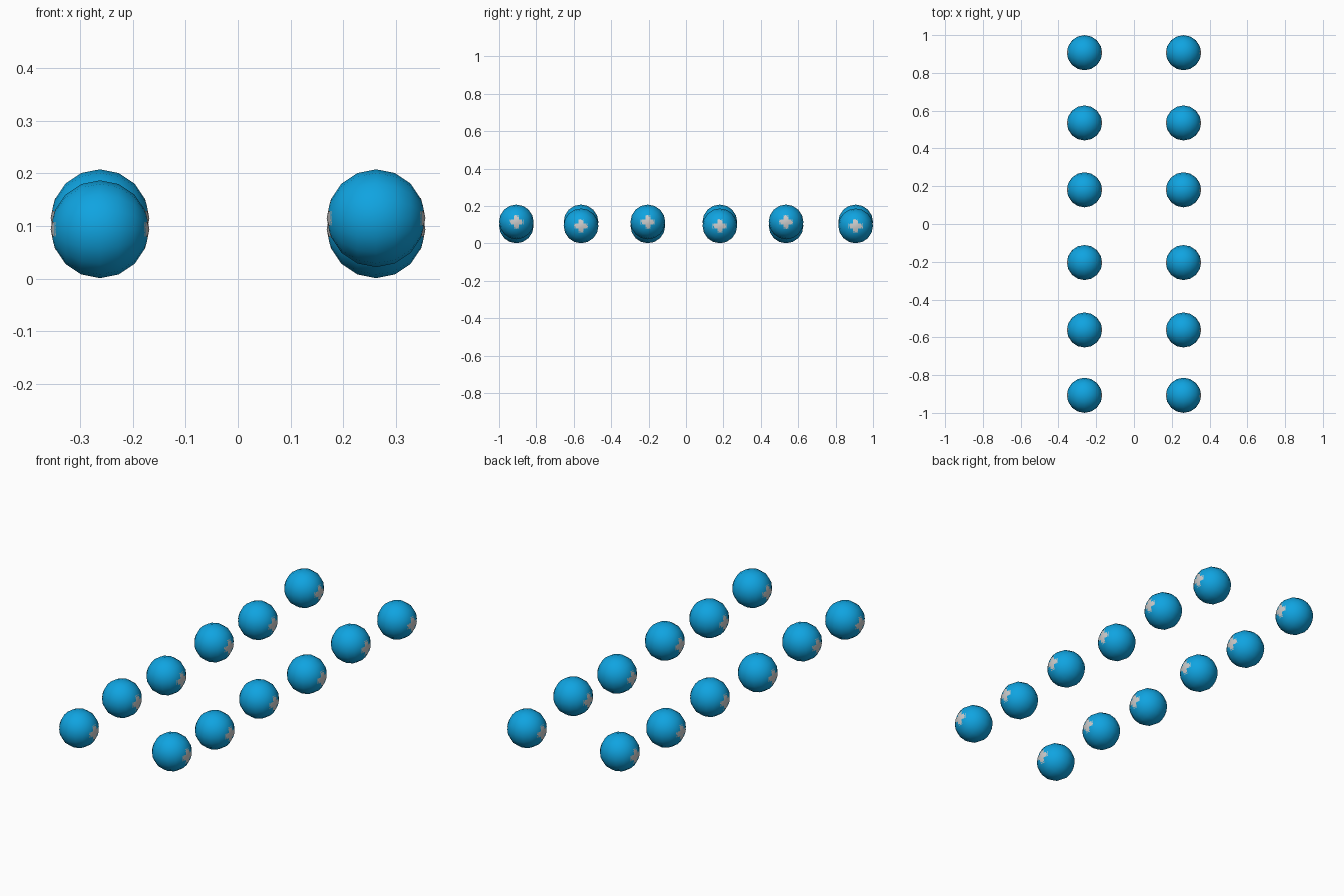
import bpy, bmesh, math
from mathutils import Matrix

cube = bpy.data.objects.get("Cube")
if cube:
    bpy.data.objects.remove(cube, do_unlink=True)

RADIUS = 0.0928
SEGMENTS, RINGS = 16, 8
COLUMN_X = 0.262
ROWS = [-0.907, -0.561, -0.204, 0.181, 0.535, 0.907]
LOW, HIGH = 0.094, 0.115
CROSS_ARM, CROSS_HALF_WIDTH, LIFT = 0.038, 0.0135, 0.0008


def make_material(name, color):
    mat = bpy.data.materials.new(name)
    mat.use_nodes = True
    mat.diffuse_color = color
    mat.node_tree.nodes["Principled BSDF"].inputs["Base Color"].default_value = color
    return mat


blue = make_material("bright_blue", (0.005, 0.37, 0.75, 1))
grey = make_material("light_grey", (0.6, 0.6, 0.6, 1))


def surface_height(rho):
    """Height of the faceted ball above its centre at a distance from the axis."""
    step = math.pi / RINGS
    ring = 0
    while RADIUS * math.sin((ring + 1) * step) < rho:
        ring += 1
    r0, r1 = (RADIUS * math.sin(k * step) for k in (ring, ring + 1))
    h0, h1 = (RADIUS * math.cos(k * step) for k in (ring, ring + 1))
    return h0 + (h1 - h0) * (rho - r0) / (r1 - r0)


def add_cross(bm, side):
    """Thin plus sign hugging the pole on one side of the ball."""
    a, w = CROSS_ARM, CROSS_HALF_WIDTH
    mid = (a + w) / 2
    ticks = [-a, -mid, -w, 0, w, mid, a]
    verts = {}

    def vert(u, v):
        if (u, v) not in verts:
            x = surface_height(math.hypot(u, v)) + LIFT
            verts[u, v] = bm.verts.new((side * x, u * side, v))
        return verts[u, v]

    for u0, u1 in zip(ticks, ticks[1:]):
        for v0, v1 in zip(ticks, ticks[1:]):
            if abs(u0 + u1) / 2 < w or abs(v0 + v1) / 2 < w:
                face = bm.faces.new([vert(u0, v0), vert(u1, v0),
                                     vert(u1, v1), vert(u0, v1)])
                face.material_index = 1


# Shared ball mesh: poles point sideways, with a grey cross on each pole
mesh = bpy.data.meshes.new("ball")
bm = bmesh.new()
bmesh.ops.create_uvsphere(bm, u_segments=SEGMENTS, v_segments=RINGS, radius=RADIUS,
                          matrix=Matrix.Rotation(math.pi / 2, 4, "Y"))
for side in (-1, 1):
    add_cross(bm, side)
for face in bm.faces:
    face.smooth = True
bm.to_mesh(mesh)
bm.free()
mesh.materials.append(blue)
mesh.materials.append(grey)

# Two columns of balls, alternating between low and high
for side, label in ((-1, "right"), (1, "left")):
    for i, y in enumerate(ROWS):
        raised = (i % 2 == 0) == (side > 0)
        ball = bpy.data.objects.new(f"{label}_ball_{i + 1}", mesh)
        ball.location = (side * COLUMN_X, y, HIGH if raised else LOW)
        bpy.context.collection.objects.link(ball)
